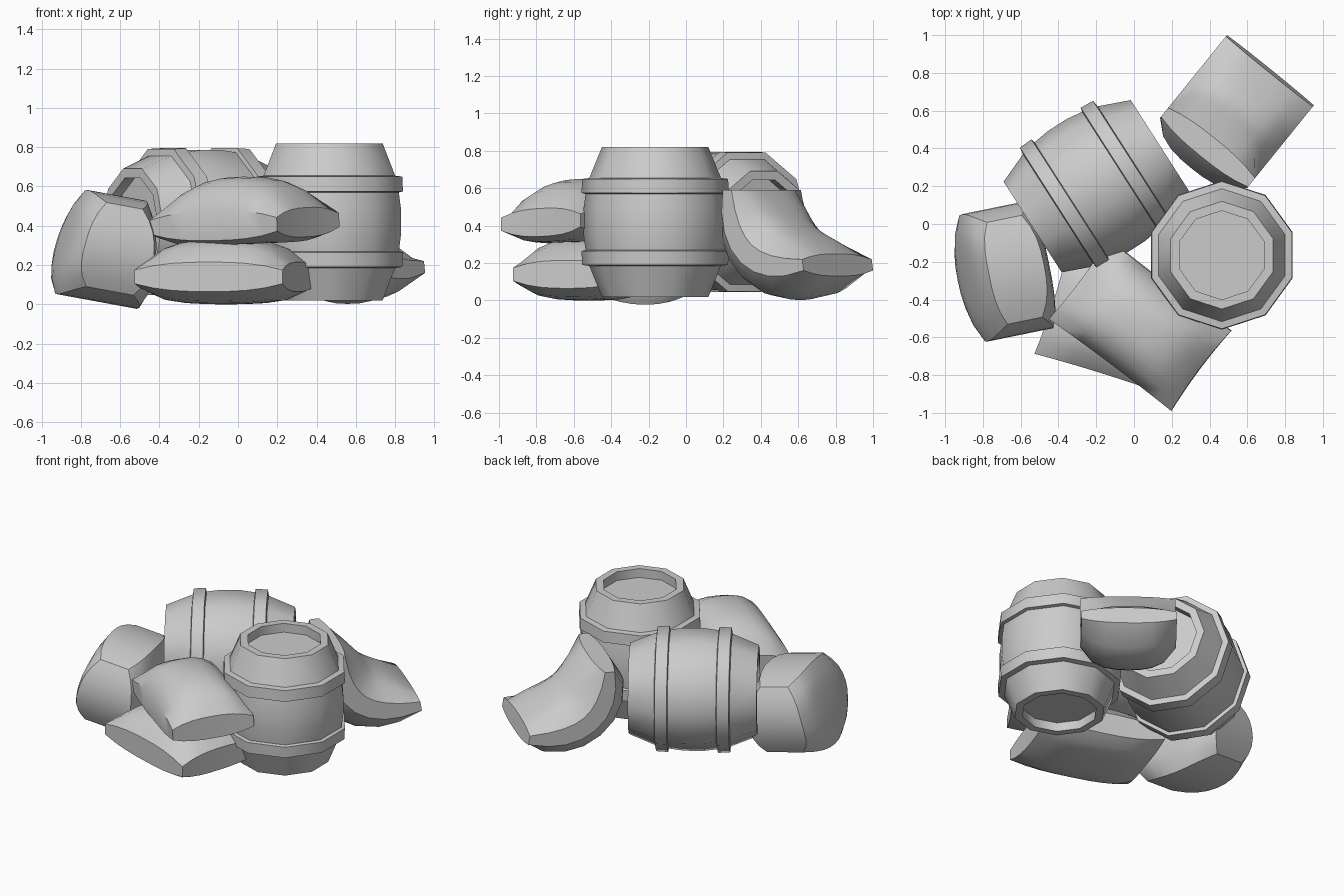
import bpy, bmesh, math
from mathutils import Matrix, Vector

cube = bpy.data.objects.get("Cube")
if cube:
    bpy.data.objects.remove(cube, do_unlink=True)

grey = bpy.data.materials.new("plain grey")
grey.use_nodes = True
grey.diffuse_color = (0.6, 0.6, 0.6, 1)
grey.node_tree.nodes["Principled BSDF"].inputs["Base Color"].default_value = (0.6, 0.6, 0.6, 1)


def finish(name, bm, angle):
    bmesh.ops.recalc_face_normals(bm, faces=bm.faces)
    mesh = bpy.data.meshes.new(name)
    bm.to_mesh(mesh)
    bm.free()
    mesh.materials.append(grey)
    obj = bpy.data.objects.new(name, mesh)
    bpy.context.collection.objects.link(obj)
    bpy.ops.object.select_all(action="DESELECT")
    obj.select_set(True)
    bpy.context.view_layer.objects.active = obj
    bpy.ops.object.shade_smooth_by_angle(angle=math.radians(angle))
    return obj


def frame(centre, x_dir, y_dir):
    x = Vector(x_dir).normalized()
    z = x.cross(Vector(y_dir)).normalized()
    y = z.cross(x)
    return Matrix.Translation(centre) @ Matrix((x, y, z)).transposed().to_4x4()


# Barrel: ten-sided lathe with recessed lids and two raised hoops
HALF = [(0, .34), (.235, .34), (.235, .40), (.285, .40), (.352, .235), (.39, .23),
        (.394, .155), (.372, .15), (.384, .06)]


def barrel(name, matrix):
    bm = bmesh.new()
    profile = HALF + [(r, -z) for r, z in reversed(HALF)]
    verts = [bm.verts.new((0, r, z)) for r, z in profile]
    edges = [bm.edges.new(pair) for pair in zip(verts, verts[1:])]
    bmesh.ops.spin(bm, geom=verts + edges, cent=(0, 0, 0), axis=(0, 0, 1),
                   angle=math.tau, steps=10)
    bmesh.ops.remove_doubles(bm, verts=bm.verts, dist=0.001)
    bm.transform(matrix)
    return finish(name, bm, 38)


# Sack: a pillow with drooping corners and a flat band around its rim
def sack(name, size, corner, rim, middle, pinch, droop, place):
    bm = bmesh.new()
    bmesh.ops.create_cube(bm, size=2)
    flat = [e for e in bm.edges if abs(e.verts[0].co.z - e.verts[1].co.z) < 0.1]
    bmesh.ops.subdivide_edges(bm, edges=flat, cuts=7, use_grid_fill=True)
    for v in bm.verts:
        a, b, side = v.co
        fa, fb = 1 - abs(a) ** 2.7, 1 - abs(b) ** 2.7
        puff = fa * fb
        thick = corner + (rim - corner) * (fa + fb - puff) + (middle - rim) * puff ** 0.7
        v.co = place(Vector((a * size[0] * (1 - pinch * (1 - b * b)),
                             b * size[1] * (1 - pinch * (1 - a * a)),
                             side * thick - droop * (1 - puff))))
    return finish(name, bm, 35)


# Bend for the slumped sack: its length follows a curve from the floor upward
def slump(p):
    s = p.x / 0.8 + 0.5
    start, bend, end = Vector((1.08, .19)), Vector((.56, .11)), Vector((.56, .59))
    mid = start * (1 - s) ** 2 + bend * 2 * s * (1 - s) + end * s * s
    along = ((bend - start) * (1 - s) + (end - bend) * s).normalized()
    mid += Vector((along.y, -along.x)) * p.z
    out, across = Vector((.63, .78, 0)), Vector((.78, -.63, 0))
    return out * mid.x + across * (p.y + .05) + Vector((0, 0, mid.y))


# The standing sack is fatter towards its foot
def stand(p):
    return standing @ Vector((p.x, p.y, p.z * (1 - .6 * p.y)))


barrel("upright_barrel", Matrix.Translation((.465, -.165, .42)))

axis = Vector((.842, .54, 0))
barrel("lying_barrel", frame((-.2, .2, .42), (0, 0, 1), axis.cross(Vector((0, 0, 1)))))

lower = frame((-.06, -.52, .17), (.95, -.30, 0), (.30, .95, 0))
upper = frame((.03, -.535, .48), (.80, -.60, .02), (.60, .80, .04))
standing = frame((-.67, -.25, .285), (.2, -.98, 0), (.17, .05, .98))

sack("lower_sack", (.395, .30), .035, .075, .17, .03, .03, lambda p: lower @ p)
sack("upper_sack", (.405, .265), .035, .075, .17, .03, .07, lambda p: upper @ p)
sack("slumped_sack", (.4, .295), .03, .06, .2, 0, 0, slump)
sack("standing_sack", (.275, .22), .11, .18, .225, -.25, 0, stand)
